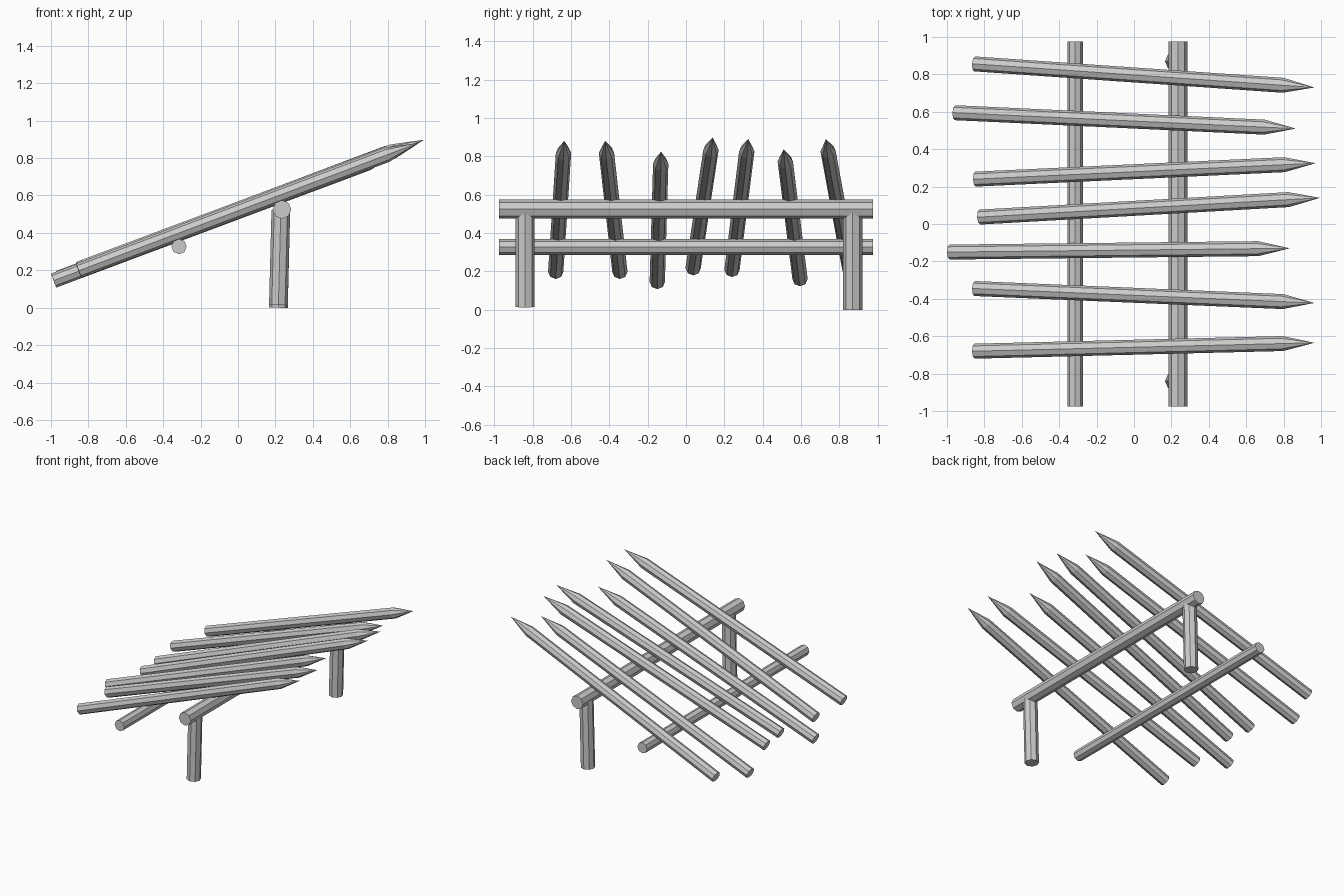
import bpy, bmesh, math
from mathutils import Vector

if "Cube" in bpy.data.objects:
    bpy.data.objects.remove(bpy.data.objects["Cube"])


def pole(name, a, b, r, ref=(0, 0, 1), point=0.0, sides=8):
    """Flat-sided log from a to b; the last `point` units taper to a tip."""
    a, b = Vector(a), Vector(b)
    d = (b - a).normalized()
    side = d.cross(Vector(ref)).normalized()
    up = side.cross(d)
    bm = bmesh.new()

    def ring(c):
        out = []
        for i in range(sides):
            t = 2 * math.pi * i / sides
            out.append(bm.verts.new(c + r * (math.cos(t) * up + math.sin(t) * side)))
        return out

    lo, hi = ring(a), ring(b - d * point)
    bm.faces.new(lo)
    tip = bm.verts.new(b) if point else None
    for i in range(sides):
        j = (i + 1) % sides
        bm.faces.new((lo[i], lo[j], hi[j], hi[i]))
        if tip:
            bm.faces.new((hi[i], hi[j], tip))
    if not tip:
        bm.faces.new(hi)
    bmesh.ops.recalc_face_normals(bm, faces=bm.faces)
    me = bpy.data.meshes.new(name)
    bm.to_mesh(me)
    bm.free()
    ob = bpy.data.objects.new(name, me)
    bpy.context.collection.objects.link(ob)
    return ob


# Cross rails
pole("front_rail", (0.235, -0.975, 0.525), (0.235, 0.975, 0.525), 0.05)
pole("rear_rail", (-0.315, -0.975, 0.327), (-0.315, 0.975, 0.327), 0.041)

# Support posts, leaning very slightly
for n, y, z in (("right_post", -0.84, 0.014), ("left_post", 0.87, 0.0)):
    pole(n, (0.216, y, z), (0.229, y, 0.52), 0.05, ref=(1, 0, 0))

# Sharpened stakes: butt centre and tip
stakes = [
    ((-0.852, 0.856, 0.203), (0.965, 0.730, 0.890)),
    ((-0.957, 0.595, 0.160), (0.865, 0.510, 0.837)),
    ((-0.847, 0.240, 0.208), (0.972, 0.325, 0.890)),
    ((-0.825, 0.037, 0.217), (0.995, 0.140, 0.898)),
    ((-0.986, -0.150, 0.145), (0.833, -0.130, 0.825)),
    ((-0.852, -0.345, 0.198), (0.965, -0.422, 0.881)),
    ((-0.852, -0.680, 0.198), (0.965, -0.635, 0.881)),
]
for i, (butt, tip) in enumerate(stakes, 1):
    pole(f"stake_{i}", butt, tip, 0.04, point=0.18)
